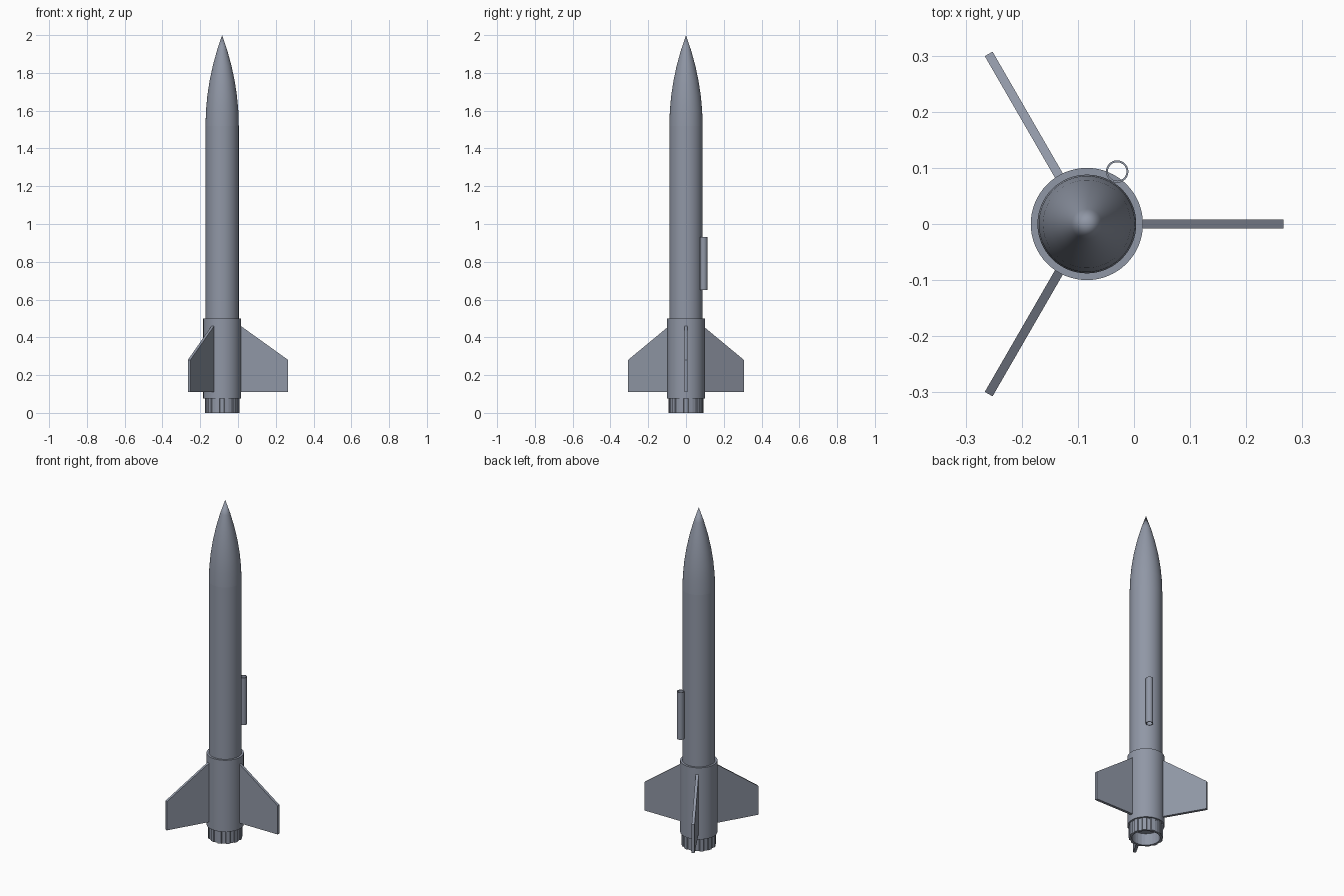
import bpy, bmesh, math
from mathutils import Matrix, Vector

cube = bpy.data.objects.get("Cube")
if cube:
    bpy.data.objects.remove(cube)

AXIS = Vector((-0.084, 0, 0))

grey = bpy.data.materials.new("slate_grey")
grey.use_nodes = True
COLOUR = (0.28, 0.31, 0.38, 1)
grey.diffuse_color = COLOUR
grey.node_tree.nodes["Principled BSDF"].inputs["Base Color"].default_value = COLOUR


def finish(name, bm, smooth=True, at=AXIS):
    bmesh.ops.remove_doubles(bm, verts=bm.verts, dist=1e-5)
    bmesh.ops.recalc_face_normals(bm, faces=bm.faces)
    mesh = bpy.data.meshes.new(name)
    bm.to_mesh(mesh)
    bm.free()
    obj = bpy.data.objects.new(name, mesh)
    obj.location = at
    mesh.materials.append(grey)
    bpy.context.collection.objects.link(obj)
    if smooth:
        bpy.ops.object.select_all(action="DESELECT")
        obj.select_set(True)
        bpy.context.view_layer.objects.active = obj
        bpy.ops.object.shade_smooth_by_angle(angle=math.radians(25))
    return obj


def lathe(name, profile, steps=64, smooth=True, at=AXIS, closed=False):
    """Spin (radius, height) points around z."""
    bm = bmesh.new()
    verts = [bm.verts.new((r, 0, z)) for r, z in profile]
    pairs = list(zip(verts, verts[1:]))
    if closed:
        pairs.append((verts[-1], verts[0]))
    edges = [bm.edges.new(p) for p in pairs]
    bmesh.ops.spin(bm, geom=verts + edges, cent=(0, 0, 0), axis=(0, 0, 1),
                   angle=math.tau, steps=steps)
    return finish(name, bm, smooth, at)


def tube(name, outer, inner, low, high, **kw):
    return lathe(name, [(outer, low), (outer, high), (inner, high), (inner, low)],
                 closed=True, **kw)


# Main tube and curved nose cone
R = 0.088
lathe("body_tube", [(0, 0.07), (R, 0.07), (R, 1.52), (0, 1.52)])
nose = [(R * (1 - (i / 6) ** 2), 1.52 + 0.08 * i) for i in range(7)]
lathe("nose_cone", [(0, 1.52)] + nose)

# Fin sleeve around the base
tube("fin_sleeve", 0.1, 0.085, 0.075, 0.5)

# Hollow retainer ring with alternating grip ridges
bm = bmesh.new()
RIDGES = 12
rings = []
for i in range(RIDGES * 2):
    for radius, shift in ((0.093, -0.44), (0.093, 0.44)) if i % 2 else ((0.088, -0.44), (0.088, 0.44)):
        a = (i + shift) * math.pi / RIDGES
        rings.append([bm.verts.new((r * math.cos(a), r * math.sin(a), z))
                      for r, z in ((radius, 0), (radius, 0.076), (0.076, 0.076), (0.076, 0))])
for i, ring in enumerate(rings):
    after = rings[(i + 1) % len(rings)]
    for j in range(4):
        k = (j + 1) % 4
        bm.faces.new((ring[j], ring[k], after[k], after[j]))
finish("retainer_ring", bm, smooth=False)

# Three swept fins
for i, name in enumerate(("left_fin", "right_back_fin", "right_front_fin")):
    bm = bmesh.new()
    outline = [(0.092, 0.11), (0.35, 0.11), (0.35, 0.28), (0.092, 0.465)]
    face = bm.faces.new([bm.verts.new((r, -0.008, z)) for r, z in outline])
    grown = bmesh.ops.extrude_face_region(bm, geom=[face])["geom"]
    bmesh.ops.translate(bm, vec=(0, 0.016, 0),
                        verts=[g for g in grown if isinstance(g, bmesh.types.BMVert)])
    bmesh.ops.rotate(bm, verts=bm.verts, cent=(0, 0, 0),
                     matrix=Matrix.Rotation(i * math.tau / 3, 3, "Z"))
    finish(name, bm, smooth=False)

# Thin launch guide tube on the back
angle = math.radians(60)
guide = AXIS + Vector((math.cos(angle), math.sin(angle), 0)) * 0.108
tube("launch_guide", 0.02, 0.0165, 0.65, 0.93, steps=32, at=guide)
